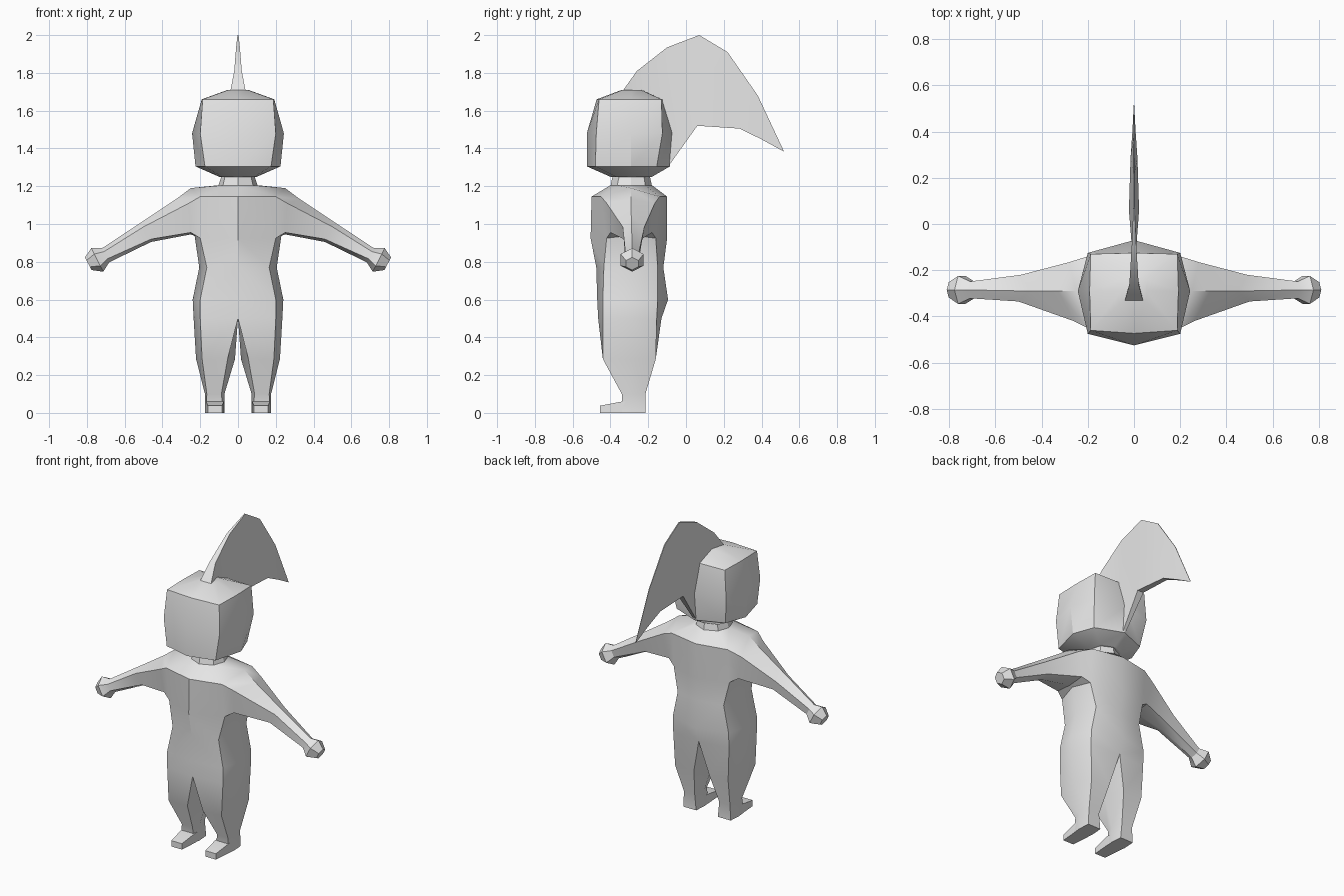
import bpy, bmesh, math

if "Cube" in bpy.data.objects:
    bpy.data.objects.remove(bpy.data.objects["Cube"], do_unlink=True)

grey = bpy.data.materials.new("light grey")
grey.diffuse_color = (0.8, 0.8, 0.8, 1)
grey.use_nodes = True
grey.node_tree.nodes["Principled BSDF"].inputs["Base Color"].default_value = (0.8, 0.8, 0.8, 1)

MID = -0.29  # depth of the body's centre line


def loft(bm, rings, closed=False, skip=(), cap_start=False, cap_end=False):
    """Skin a list of point rings; skip holds (ring, column) faces left open."""
    rows = [[bm.verts.new(p) for p in r] for r in rings]
    n = len(rows[0])
    for i in range(len(rows) - 1):
        for j in range(n if closed else n - 1):
            if (i, j) not in skip:
                k = (j + 1) % n
                bm.faces.new((rows[i][j], rows[i][k], rows[i + 1][k], rows[i + 1][j]))
    if cap_start:
        bm.faces.new(rows[0])
    if cap_end:
        bm.faces.new(rows[-1])


def finish(name, bm, mirror=False):
    bmesh.ops.remove_doubles(bm, verts=bm.verts[:], dist=1e-4)
    if mirror:
        bmesh.ops.mirror(bm, geom=bm.verts[:] + bm.edges[:] + bm.faces[:],
                         axis='X', merge_dist=1e-4)
        bmesh.ops.remove_doubles(bm, verts=bm.verts[:], dist=1e-4)
    bmesh.ops.recalc_face_normals(bm, faces=bm.faces[:])
    me = bpy.data.meshes.new(name)
    bm.to_mesh(me)
    bm.free()
    me.materials.append(grey)
    ob = bpy.data.objects.new(name, me)
    bpy.context.collection.objects.link(ob)
    bpy.ops.object.select_all(action='DESELECT')
    ob.select_set(True)
    bpy.context.view_layer.objects.active = ob
    bpy.ops.object.shade_smooth_by_angle(angle=math.radians(30))
    return ob


def half_ring(z, front, cx, cfront, side, cback, back, bx=None, side_z=None):
    """Five points round the left half: front, corner, side, corner, back."""
    return [(0, front, z), (cx, cfront, z), (side, MID, side_z or z),
            (bx or cx, cback, z), (0, back, z)]


# Body: torso, legs and arms as one skin, left half then mirrored
bm = bmesh.new()
torso = [
    half_ring(1.205, -0.40, 0.08, -0.365, 0.105, -0.215, -0.18),
    half_ring(1.145, -0.50, 0.20, -0.45, 0.25, -0.14, -0.10, side_z=1.19),
    half_ring(0.925, -0.505, 0.20, -0.42, 0.23, -0.16, -0.10, side_z=0.94),
    half_ring(0.77, -0.475, 0.165, -0.435, 0.205, -0.15, -0.12),
    half_ring(0.60, -0.47, 0.20, -0.44, 0.24, -0.15, -0.095),
    half_ring(0.50, -0.465, 0.20, -0.44, 0.235, -0.155, -0.13),
]
loft(bm, torso, skip={(1, 1), (1, 2)})  # openings for the arms


def leg_ring(z, x_in, x_ci, x_co, x_out, front, back):
    return [(x_ci, front, z), (x_co, front, z), (x_out, MID, z),
            (x_co, back, z), (x_ci, back, z), (x_in, MID, z)]


loft(bm, [
    torso[-1] + [(0, MID, 0.50)],
    leg_ring(0.285, 0.016, 0.055, 0.19, 0.222, -0.44, -0.16),
    leg_ring(0.10, 0.072, 0.088, 0.165, 0.175, -0.34, -0.215),
    leg_ring(0.0, 0.072, 0.078, 0.17, 0.175, -0.34, -0.215),
], closed=True, cap_end=True)


def arm_ring(cx, cz, r):
    """Six-sided ring square to the lower arm, starting at the front top."""
    pts = []
    for a in (150, 90, 30, -30, -90, -150):
        u, v = r * math.sin(math.radians(a)), r * math.cos(math.radians(a))
        pts.append((cx + 0.45 * u, MID + 0.005 + v, cz + 0.89 * u))
    return pts


shoulder, waist = torso[1], torso[2]
loft(bm, [
    shoulder[1:4] + waist[3:0:-1],
    [(0.26, -0.42, 1.11), (0.33, MID, 1.13), (0.28, -0.165, 1.11),
     (0.25, -0.18, 0.955), (0.25, MID, 0.945), (0.25, -0.40, 0.955)],
    [(0.50, -0.335, 0.985), (0.45, MID, 1.05), (0.49, -0.22, 0.985),
     (0.46, -0.235, 0.92), (0.46, MID, 0.905), (0.46, -0.33, 0.92)],
    arm_ring(0.70, 0.835, 0.042),
    arm_ring(0.745, 0.81, 0.070),
    arm_ring(0.793, 0.79, 0.038),
], closed=True, cap_end=True)
finish("body", bm, mirror=True)

# Feet: wedges reaching forward from the ankles
for side, name in ((1, "left_foot"), (-1, "right_foot")):
    bm = bmesh.new()
    loft(bm, [[(side * (0.122 + s * w), y, z) for s, z in ((-1, 0), (1, 0), (1, h), (-1, h))]
              for y, w, h in ((-0.30, 0.047, 0.062), (-0.34, 0.047, 0.06), (-0.455, 0.038, 0.038))],
         closed=True, cap_start=True, cap_end=True)
    finish(name, bm)

# Neck
bm = bmesh.new()
loft(bm, [
    half_ring(1.20, -0.40, 0.08, -0.365, 0.105, -0.215, -0.18),
    half_ring(1.27, -0.385, 0.065, -0.35, 0.082, -0.225, -0.195),
], cap_end=True)
finish("neck", bm, mirror=True)

# Head
bm = bmesh.new()
loft(bm, [
    half_ring(1.25, -0.40, 0.085, -0.37, 0.10, -0.21, -0.18),
    half_ring(1.305, -0.525, 0.175, -0.48, 0.225, -0.155, -0.085),
    half_ring(1.48, -0.525, 0.20, -0.475, 0.243, -0.125, -0.07),
    half_ring(1.66, -0.473, 0.187, -0.46, 0.192, -0.13, -0.125),
    half_ring(1.71, -0.34, 0.05, -0.335, 0.055, -0.24, -0.235),
], cap_start=True, cap_end=True)
finish("head", bm, mirror=True)

# Crest: outer edge (y, z, half width) paired with inner edge
crest = [
    ((-0.335, 1.705, 0.04), (-0.25, 1.50, 0.02)),
    ((-0.26, 1.81, 0.02), (-0.18, 1.35, 0.012)),
    ((-0.10, 1.935, 0.01), (-0.09, 1.31, 0.01)),
    ((0.07, 2.0, 0.003), (0.06, 1.52, 0.022)),
    ((0.22, 1.91, 0.003), (0.285, 1.505, 0.015)),
    ((0.38, 1.68, 0.002), (0.40, 1.448, 0.007)),
    ((0.517, 1.388, 0.001), (0.515, 1.385, 0.001)),
]
bm = bmesh.new()
loft(bm, [[(-ow, oy, oz), (ow, oy, oz), (iw, iy, iz), (-iw, iy, iz)]
          for (oy, oz, ow), (iy, iz, iw) in crest],
     closed=True, cap_start=True, cap_end=True)
finish("crest", bm)
